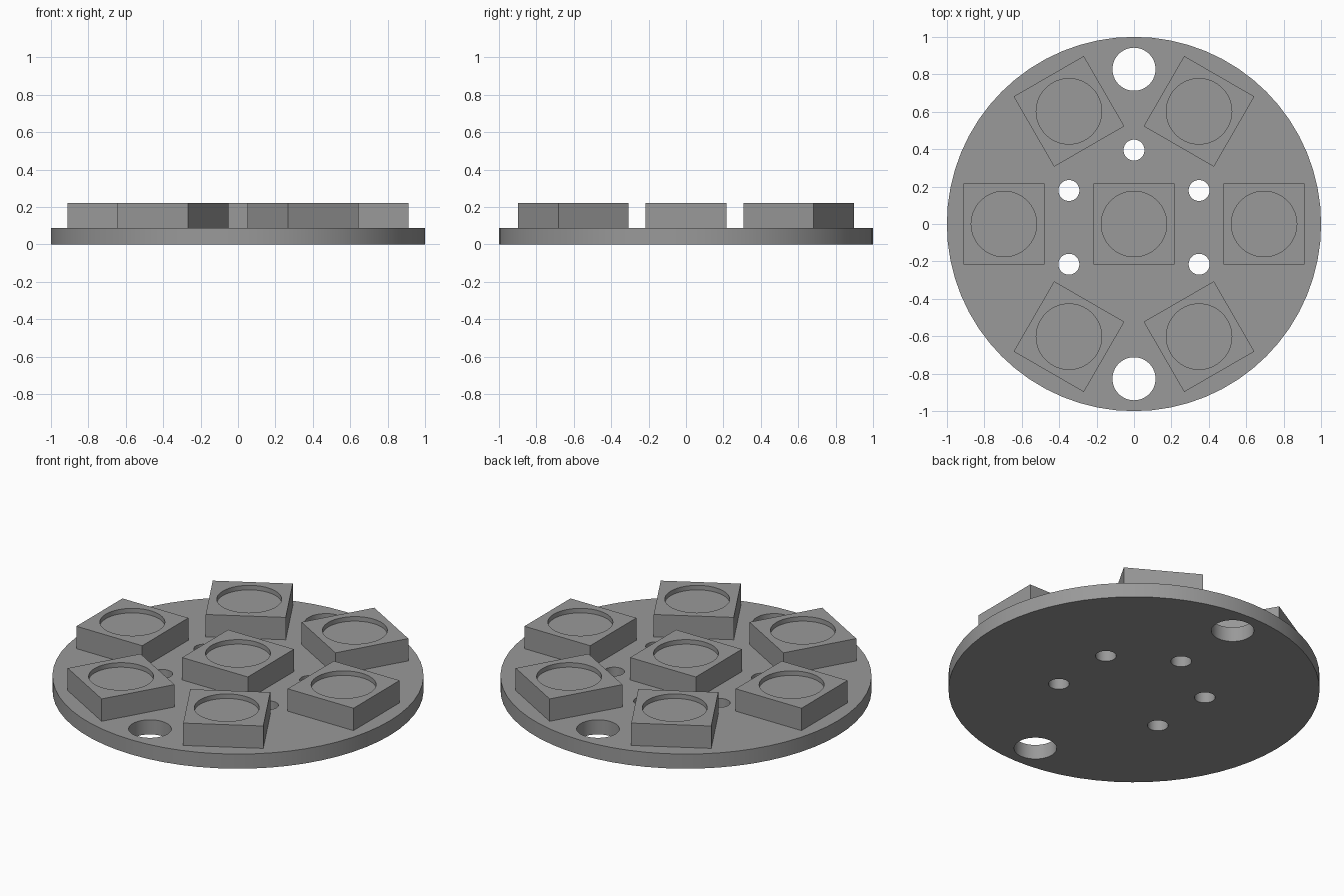
import bpy
from math import cos, sin, radians

cube = bpy.data.objects.get("Cube")
if cube:
    bpy.data.objects.remove(cube, do_unlink=True)

PLATE_H, TOP = 0.087, 0.22
BLOCK, RING = 0.433, 0.695
POCKET_R, POCKET_DEPTH = 0.175, 0.027

grey = bpy.data.materials.new("mid_grey")
grey.use_nodes = True
colour = (0.32, 0.32, 0.32, 1)
grey.diffuse_color = colour
grey.node_tree.nodes["Principled BSDF"].inputs["Base Color"].default_value = colour


def cylinder(name, x, y, radius, z0, z1, sides):
    bpy.ops.mesh.primitive_cylinder_add(vertices=sides, radius=radius, depth=z1 - z0,
                                        location=(x, y, (z0 + z1) / 2))
    obj = bpy.context.object
    obj.name = name
    return obj


def activate(obj):
    bpy.ops.object.select_all(action='DESELECT')
    obj.select_set(True)
    bpy.context.view_layer.objects.active = obj


def cut(target, cutter):
    """Subtract the cutter from the target, then discard the cutter."""
    cutter.hide_render = True
    activate(target)
    mod = target.modifiers.new("cut", 'BOOLEAN')
    mod.operation = 'DIFFERENCE'
    mod.solver = 'EXACT'
    mod.object = cutter
    bpy.ops.object.modifier_apply(modifier=mod.name)
    bpy.data.objects.remove(cutter, do_unlink=True)


def finish(obj):
    obj.data.materials.clear()
    obj.data.materials.append(grey)
    activate(obj)
    bpy.ops.object.shade_smooth_by_angle(angle=radians(30))


# Round base plate with two large and five small through holes
plate = cylinder("base_plate", 0, 0, 1, 0, PLATE_H, 64)
holes = [(0, 0.827, 0.115), (0, -0.827, 0.115), (0, 0.395, 0.056)]
holes += [(sx * 0.348, y, 0.056) for sx in (-1, 1) for y in (0.179, -0.215)]
for x, y, r in holes:
    cut(plate, cylinder("hole_cutter", x, y, r, -0.1, 0.3, 48))
finish(plate)


# Square holder block with a shallow round pocket
def holder(name, x, y, angle):
    z0 = PLATE_H - 0.01
    bpy.ops.mesh.primitive_cube_add(size=1, location=(x, y, (z0 + TOP) / 2),
                                    rotation=(0, 0, angle))
    block = bpy.context.object
    block.name = name
    block.scale = (BLOCK, BLOCK, TOP - z0)
    bpy.ops.object.transform_apply(location=False, rotation=False, scale=True)
    cut(block, cylinder("pocket_cutter", x, y, POCKET_R, TOP - POCKET_DEPTH, TOP + 0.1, 64))
    finish(block)


# One holder in the middle and a ring of six facing outward
holder("centre_holder", 0, 0, 0)
for i in range(6):
    a = radians(60 * i)
    holder(f"ring_holder_{i + 1}", RING * cos(a), RING * sin(a), a)
